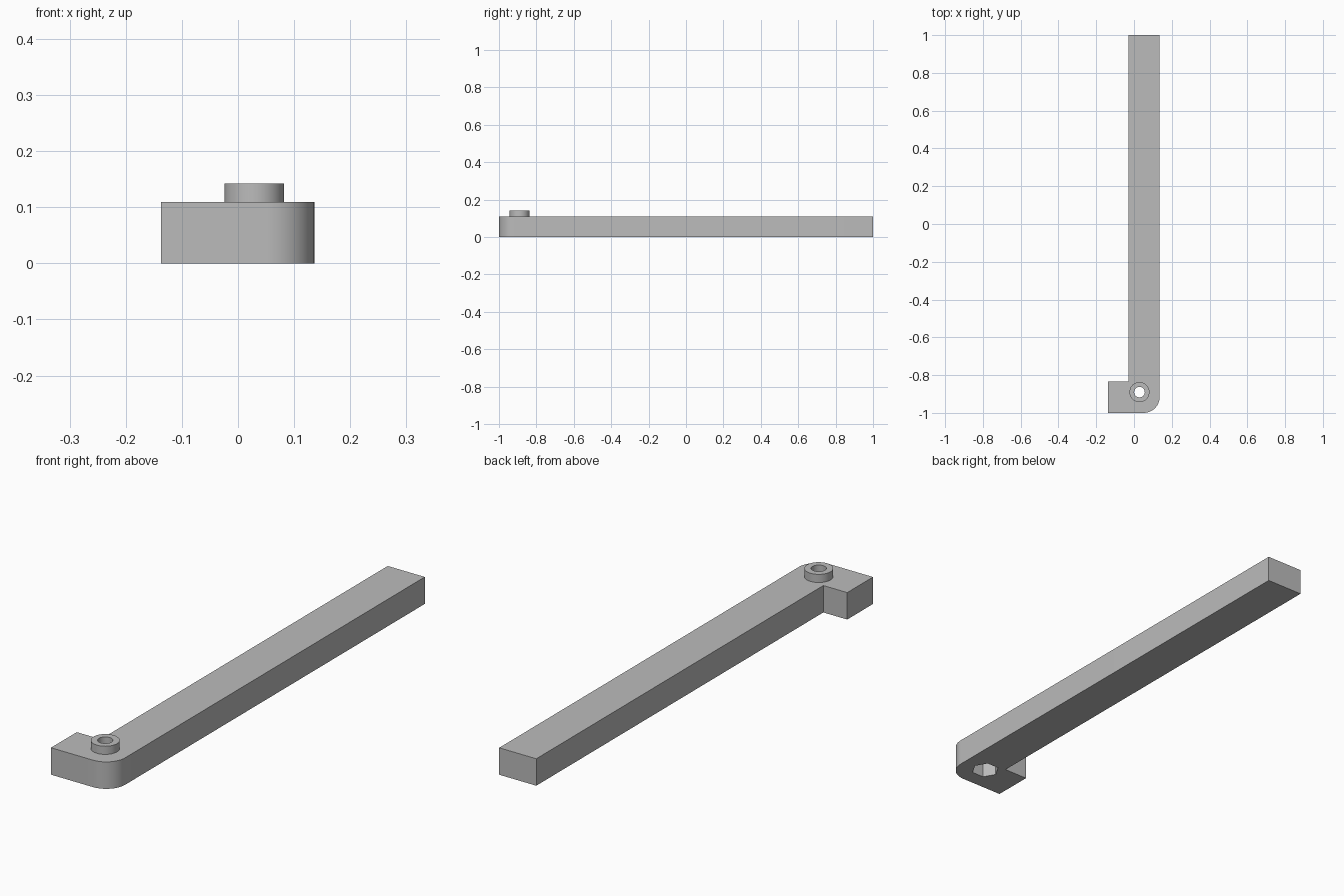
import bpy
import bmesh
from math import pi, sin, cos, radians

if "Cube" in bpy.data.objects:
    bpy.data.objects.remove(bpy.data.objects["Cube"], do_unlink=True)

LEFT, INNER, RIGHT = -0.137, -0.03, 0.136
FRONT, STEP, BACK = -1.0, -0.835, 1.0
TOP, BOSS_TOP = 0.109, 0.142
CORNER = 0.085
HOLE = (0.029, -0.89)

grey = bpy.data.materials.new("plain grey")
grey.use_nodes = True
colour = (0.5, 0.5, 0.5, 1)
grey.diffuse_color = colour
grey.node_tree.nodes["Principled BSDF"].inputs["Base Color"].default_value = colour


def circle(centre, radius, sides, start=0.0, sweep=2 * pi):
    return [(centre[0] + radius * cos(start + sweep * i / sides),
             centre[1] + radius * sin(start + sweep * i / sides)) for i in range(sides)]


def prism(name, outline, bottom, top):
    """Extrude a counter-clockwise outline between two heights."""
    bm = bmesh.new()
    face = bm.faces.new([bm.verts.new((x, y, bottom)) for x, y in outline])
    side = bmesh.ops.extrude_face_region(bm, geom=[face])["geom"]
    raised = [v for v in side if isinstance(v, bmesh.types.BMVert)]
    bmesh.ops.translate(bm, verts=raised, vec=(0, 0, top - bottom))
    bmesh.ops.recalc_face_normals(bm, faces=bm.faces)
    mesh = bpy.data.meshes.new(name)
    bm.to_mesh(mesh)
    bm.free()
    mesh.materials.append(grey)
    obj = bpy.data.objects.new(name, mesh)
    bpy.context.collection.objects.link(obj)
    return obj


def combine(target, tool, operation):
    """Apply a boolean and discard its tool."""
    mod = target.modifiers.new(operation.lower(), 'BOOLEAN')
    mod.operation, mod.object, mod.solver = operation, tool, 'EXACT'
    bpy.context.view_layer.objects.active = target
    bpy.ops.object.modifier_apply(modifier=mod.name)
    bpy.data.objects.remove(tool, do_unlink=True)


# Long arm with a short foot and one rounded outer corner
corner = circle((RIGHT - CORNER, FRONT + CORNER), CORNER, 16, -pi / 2, pi / 2)
outline = ([(LEFT, FRONT)] + corner + [(RIGHT, FRONT + CORNER), (RIGHT, BACK),
           (INNER, BACK), (INNER, STEP), (LEFT, STEP)])
arm = prism("arm", outline, 0, TOP)

# Raised round boss
combine(arm, prism("boss", circle(HOLE, 0.053, 48), TOP / 2, BOSS_TOP), 'UNION')

# Through bore and hexagonal nut pocket underneath
combine(arm, prism("bore", circle(HOLE, 0.028, 48), -0.1, 0.3), 'DIFFERENCE')
combine(arm, prism("nut_pocket", circle(HOLE, 0.054, 6), -0.1, 0.065), 'DIFFERENCE')

bpy.ops.object.select_all(action='DESELECT')
arm.select_set(True)
bpy.context.view_layer.objects.active = arm
bpy.ops.object.shade_smooth_by_angle(angle=radians(30))
